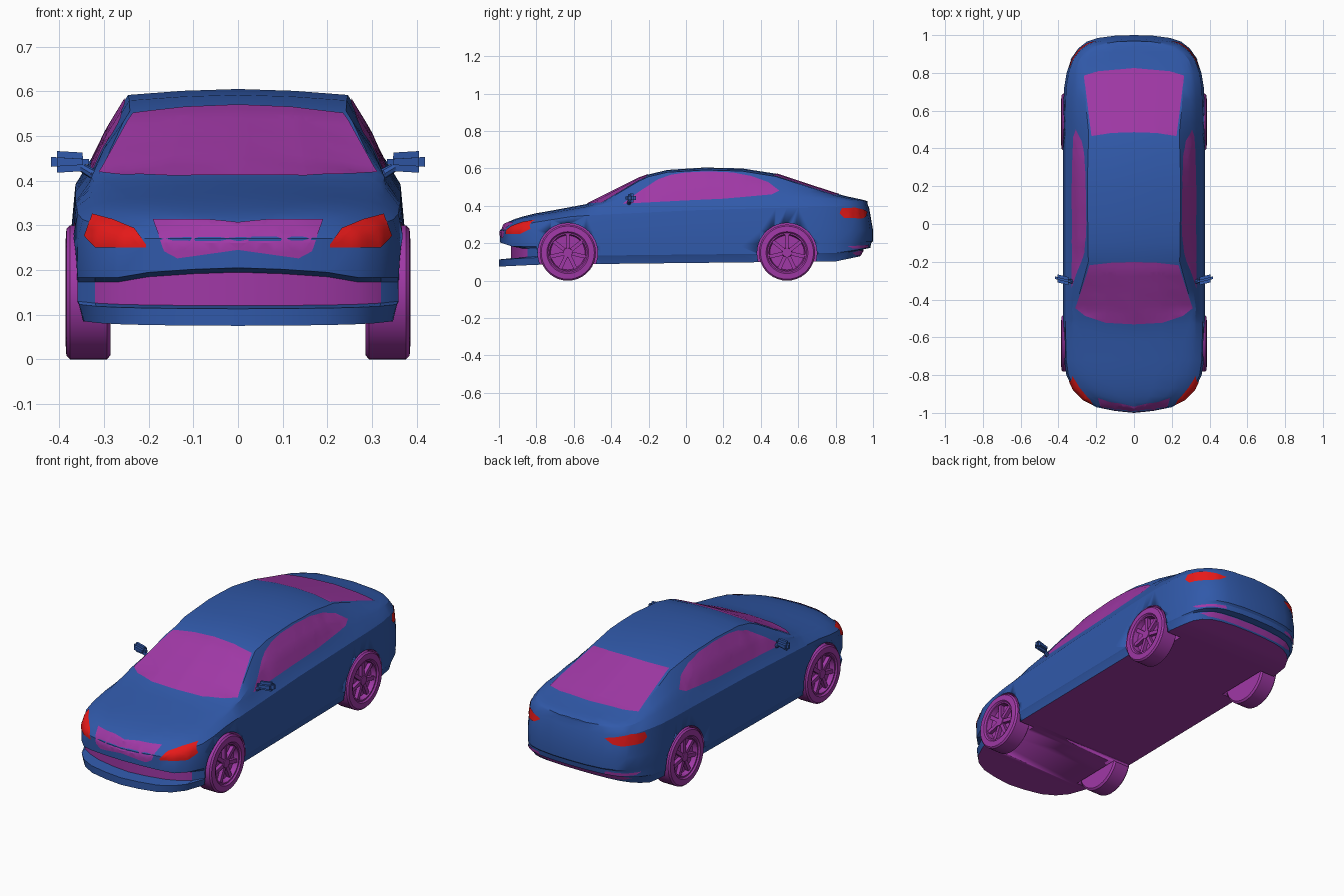
import bpy, bmesh, math
from mathutils import Vector, Matrix
from mathutils.bvhtree import BVHTree

if "Cube" in bpy.data.objects:
    bpy.data.objects.remove(bpy.data.objects["Cube"])


def material(name, rgb):
    m = bpy.data.materials.new(name)
    m.diffuse_color = (*rgb, 1)
    m.use_nodes = True
    m.node_tree.nodes["Principled BSDF"].inputs["Base Color"].default_value = m.diffuse_color
    return m


BLUE = material("paint", (0.03, 0.1, 0.4))
PURPLE = material("glass_and_trim", (0.35, 0.04, 0.38))
RED = material("lamp_red", (0.8, 0.01, 0.01))


def finish(bm, name, mats, angle=30):
    me = bpy.data.meshes.new(name)
    bm.to_mesh(me)
    bm.free()
    ob = bpy.data.objects.new(name, me)
    bpy.context.collection.objects.link(ob)
    for m in mats:
        me.materials.append(m)
    bpy.ops.object.select_all(action='DESELECT')
    ob.select_set(True)
    bpy.context.view_layer.objects.active = ob
    bpy.ops.object.shade_smooth_by_angle(angle=math.radians(angle))
    return ob


def lerp(table, y):
    if y <= table[0][0]:
        return table[0][1]
    for (a, p), (b, q) in zip(table, table[1:]):
        if y <= b:
            return p + (q - p) * (y - a) / (b - a)
    return table[-1][1]


# Body lines along the length: (y, value)
WIDTH = [(-.995, 0), (-.985, .1), (-.965, .2), (-.93, .27), (-.88, .32), (-.8, .358), (-.72, .37), (-.5, .375),
         (.6, .375), (.72, .37), (.8, .357), (.88, .33), (.93, .295), (.965, .25), (.985, .19), (.997, .1), (1, 0)]
TOP = [(-.995, .30), (-.95, .325), (-.85, .352), (-.7, .378), (-.53, .41), (-.25, .55), (-.2, .568), (-.1, .592),
       (.1, .605), (.3, .6), (.48, .572), (.82, .46), (.9, .445), (.96, .435), (1, .425)]
EDGE_X = [(-1, .6), (-.7, .65), (-.53, .78), (-.45, .83), (-.2, .645), (.2, .66), (.48, .64), (.82, .73), (1, .75)]
EDGE_DROP = [(-1, .005), (-.7, .012), (-.53, .014), (-.45, .035), (-.2, .012), (.5, .015), (.82, .012), (1, .004)]
BELT = [(-1, .285), (-.85, .322), (-.7, .35), (-.45, .4), (0, .42), (.4, .44), (.6, .447), (.82, .436), (1, .412)]
SHOULDER = [(-1, .276), (-.85, .305), (-.6, .345), (0, .375), (.5, .39), (.8, .395), (1, .385)]
BOTTOM = [(-1, .075), (-.8, .085), (-.4, .09), (.5, .1), (.8, .103), (1, .13)]
LIP = [(-.995, .205), (-.93, .183), (.5, .19), (1, .21)]
FRONT = [-.005, -.005, .06, .06, 0, 0, .01] + [.02] * 5
REAR = [-.07, -.05, -.015, -.01, 0, 0, -.02] + [-.03] * 5


def section(y):
    w, top, zb, zl = lerp(WIDTH, y), lerp(TOP, y), lerp(BOTTOM, y), lerp(LIP, y)
    xe, d, zbelt = w * lerp(EDGE_X, y), lerp(EDGE_DROP, y), lerp(BELT, y)
    xb = .88 * w
    pts = [(.96 * w, zb), (.99 * w, zb + .038), (w, zb + .045), (w, zl - .01), (w, zl), (w, .27),
           (.97 * w, lerp(SHOULDER, y)), (xb, zbelt), ((xb + xe) / 2 + .02 * w, (zbelt + top - d) / 2),
           (xe, top - d), (xe * .5, top - .3 * d), (0, top)]
    f, r = max(0, min(1, (-.8 - y) / .15)), max(0, min(1, (y - .8) / .2))
    return [Vector((x, y + f * FRONT[i] + r * REAR[i], z)) for i, (x, z) in enumerate(pts)]


# Body shell, lofted from cross-sections
stations = sorted({y for y, _ in WIDTH} | {-.62, -.53, -.45, -.35, -.25, -.2, -.1, 0, .1, .2, .3, .4, .48, .54, .66})
bm = bmesh.new()
rings = []
for y in stations:
    half = section(y)
    ring = half + [Vector((-p.x, p.y, p.z)) for p in half[-2::-1]]
    rings.append([bm.verts.new(p) for p in ring])
n = len(rings[0])
for k, (a, b) in enumerate(zip(rings, rings[1:])):
    for j in range(n):
        f = bm.faces.new((a[j], b[j], b[(j + 1) % n], a[(j + 1) % n]))
        band = min(j, n - 2 - j)
        f.material_index = int(j == n - 1 or (band == 2 and stations[k + 1] < -.85))
bmesh.ops.remove_doubles(bm, verts=bm.verts, dist=.0004)
bmesh.ops.dissolve_degenerate(bm, edges=bm.edges, dist=.0001)
bmesh.ops.recalc_face_normals(bm, faces=bm.faces)
bm.normal_update()
shell = BVHTree.FromBMesh(bm)
body = finish(bm, "body", [BLUE, PURPLE], 25)

# Wheel arches, cut through the body sides
AXLES = [-.632, .54]
bm = bmesh.new()
for y in AXLES:
    for s in (-1, 1):
        bmesh.ops.create_cone(bm, cap_ends=True, segments=40, radius1=.16, radius2=.16, depth=.26,
                              matrix=Matrix.Translation((s * .4, y, .148)) @ Matrix.Rotation(math.pi / 2, 4, 'Y'))
for f in bm.faces:
    f.material_index = 1
cutter = finish(bm, "arch_cutter", [BLUE, PURPLE])
cutter.hide_render = True
mod = body.modifiers.new("arches", 'BOOLEAN')
mod.operation, mod.solver, mod.object = 'DIFFERENCE', 'EXACT', cutter
bpy.context.view_layer.objects.active = body
bpy.ops.object.modifier_apply(modifier="arches")
bpy.data.objects.remove(cutter)


def panel(name, outline, axis, side, mat, step=.025, lift=.003):
    """Flat outline projected along an axis onto the body shell."""
    bm = bmesh.new()
    others = [i for i in range(3) if i != axis]
    vs = []
    for p in outline:
        co = Vector()
        co[others[0]], co[others[1]] = p
        vs.append(bm.verts.new(co))
    bm.faces.new(vs)
    bmesh.ops.triangulate(bm, faces=bm.faces)
    for i, o in enumerate(others):
        no = Vector()
        no[o] = 1
        lo, hi = min(p[i] for p in outline), max(p[i] for p in outline)
        for k in range(math.ceil(lo / step), math.ceil(hi / step)):
            bmesh.ops.bisect_plane(bm, geom=bm.verts[:] + bm.edges[:] + bm.faces[:], plane_co=no * (k * step),
                                   plane_no=no, dist=1e-5)
    ray = Vector()
    ray[axis] = -side
    for v in bm.verts:
        hit, no, _, _ = shell.ray_cast(v.co - ray * 3, ray)
        if hit is None:
            hit, no, _, _ = shell.find_nearest(v.co - ray * .9)
        v.co = hit + no * lift
    bm.normal_update()
    bmesh.ops.reverse_faces(bm, faces=[f for f in bm.faces if f.normal.dot(ray) > 0])
    return finish(bm, name, [mat])


def both(half):
    return half + [(-x, v) for x, v in half[::-1] if x > 0]


# Windscreen, rear window, grille and rear bumper trim (half outlines from the centre)
panel("windscreen", both([(0, -.53), (.15, -.522), (.26, -.485), (.31, -.445), (.235, -.217), (.12, -.204), (0, -.2)]),
      2, 1, PURPLE)
panel("rear_window", both([(0, .485), (.12, .481), (.225, .465), (.265, .785), (.19, .808), (0, .825)]), 2, 1, PURPLE)
panel("grille", both([(0, .305), (.07, .312), (.19, .312), (.165, .242), (.135, .226), (0, .245)]), 1, -1, PURPLE, .02)
panel("rear_diffuser", both([(0, .137), (.26, .137), (.3, .15), (.24, .162), (0, .165)]), 1, 1, PURPLE, .02)

# Paired panels: side windows, lamps, reflectors
SIDE_GLASS = [(-.34, .41), (-.25, .475), (-.15, .54), (-.08, .565), (0, .577), (.12, .583), (.25, .577), (.35, .558),
              (.44, .525), (.5, .48), (.46, .46), (.2, .437), (0, .428)]
HEADLAMP = [(.205, .25), (.205, .258), (.232, .292), (.28, .312), (.325, .324), (.342, .276), (.317, .25)]
TAIL_LAMP = [(.19, .368), (.23, .342), (.27, .332), (.335, .335), (.342, .36), (.335, .388), (.3, .39)]
REFLECTOR = [(.19, .178), (.32, .172), (.335, .185), (.2, .193)]
for s, side in ((-1, "left"), (1, "right")):
    panel(side + "_side_window", SIDE_GLASS, 0, s, PURPLE)
    for name, outline, d, mat in (("headlamp", HEADLAMP, -1, RED), ("tail_lamp", TAIL_LAMP, 1, RED),
                                  ("reflector", REFLECTOR, 1, PURPLE)):
        panel(f"{side}_{name}", [(s * x, z) for x, z in outline], 1, d, mat, .012)

# Door mirrors: tapered housing on a short stalk
for s, side in ((-1, "left"), (1, "right")):
    bm = bmesh.new()
    bmesh.ops.create_cube(bm, size=1)
    for v in bm.verts:
        taper = .8 if v.co.x < 0 else 1
        v.co = Vector((v.co.x * .085, v.co.y * .042, v.co.z * .05 * taper))
        v.co.y += v.co.x * .25
    bmesh.ops.bevel(bm, geom=bm.edges[:], offset=.014, segments=2, affect='EDGES')
    bmesh.ops.translate(bm, verts=bm.verts, vec=(.376, -.295, .442))
    d = Vector((.35, -.3, .43)) - Vector((.3, -.31, .4))
    rot = d.to_track_quat('Z', 'Y').to_matrix().to_4x4()
    bmesh.ops.create_cone(bm, cap_ends=True, segments=8, radius1=.013, radius2=.01, depth=d.length,
                          matrix=Matrix.Translation((.325, -.305, .415)) @ rot)
    if s < 0:
        bmesh.ops.scale(bm, vec=(-1, 1, 1), verts=bm.verts)
        bmesh.ops.reverse_faces(bm, faces=bm.faces)
    finish(bm, side + "_door_mirror", [BLUE], 40)

# Wheels: spun tyre and rim profile (radius, x) with spokes and hub
PROFILE = [(0, .285), (.14, .285), (.15, .293), (.15, .376), (.142, .384), (.112, .386), (.105, .378),
           (.098, .378), (.092, .352), (0, .352)]
for y, end in zip(AXLES, ("front", "rear")):
    for s, side in ((-1, "left"), (1, "right")):
        bm = bmesh.new()
        vs = [bm.verts.new((x, 0, r)) for r, x in PROFILE]
        es = [bm.edges.new(p) for p in zip(vs, vs[1:])]
        bmesh.ops.spin(bm, geom=vs + es, cent=(0, 0, 0), axis=(1, 0, 0), angle=2 * math.pi, steps=36)
        bmesh.ops.remove_doubles(bm, verts=bm.verts, dist=1e-4)
        for k in range(7):
            m = Matrix.Rotation(k * math.tau / 7, 4, 'X') @ Matrix.Translation((.36, 0, .055))
            bmesh.ops.create_cube(bm, size=1, matrix=m @ Matrix.Diagonal((.022, .02, .085, 1)))
        bmesh.ops.create_cone(bm, cap_ends=True, segments=20, radius1=.028, radius2=.024, depth=.03,
                              matrix=Matrix.Translation((.36, 0, 0)) @ Matrix.Rotation(math.pi / 2, 4, 'Y'))
        bmesh.ops.scale(bm, vec=(s, 1, 1), verts=bm.verts)
        bmesh.ops.translate(bm, verts=bm.verts, vec=(0, y, .15))
        bmesh.ops.recalc_face_normals(bm, faces=bm.faces)
        finish(bm, f"{end}_{side}_wheel", [PURPLE])
